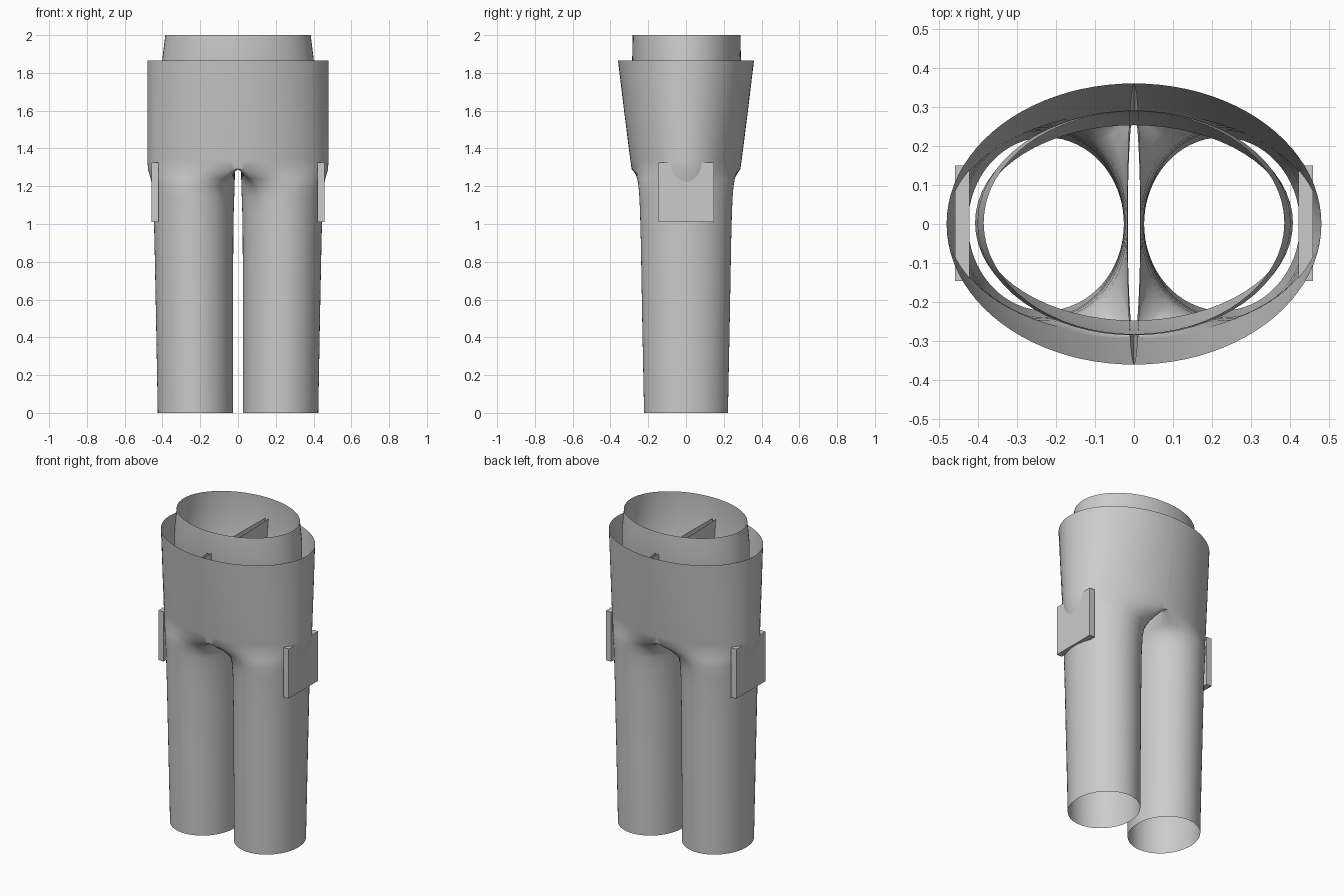
import bpy, bmesh
from math import sin, cos, pi, radians

cube = bpy.data.objects.get("Cube")
if cube:
    bpy.data.objects.remove(cube)

cloth = bpy.data.materials.new("grey_cloth")
cloth.use_nodes = True
cloth.diffuse_color = (0.6, 0.6, 0.6, 1)
cloth.node_tree.nodes["Principled BSDF"].inputs["Base Color"].default_value = (0.6, 0.6, 0.6, 1)


def loft(name, rings):
    """Open tube through a list of rings with equal point counts."""
    bm = bmesh.new()
    loops = [[bm.verts.new(p) for p in ring] for ring in rings]
    n = len(loops[0])
    for low, high in zip(loops, loops[1:]):
        for i in range(n):
            j = (i + 1) % n
            bm.faces.new((low[i], low[j], high[j], high[i]))
    return finish(name, bm)


def finish(name, bm):
    bmesh.ops.recalc_face_normals(bm, faces=bm.faces)
    mesh = bpy.data.meshes.new(name)
    bm.to_mesh(mesh)
    bm.free()
    mesh.materials.append(cloth)
    obj = bpy.data.objects.new(name, mesh)
    bpy.context.collection.objects.link(obj)
    bpy.context.view_layer.objects.active = obj
    bpy.ops.object.select_all(action='DESELECT')
    obj.select_set(True)
    bpy.ops.object.shade_smooth_by_angle(angle=radians(35))
    return obj


OUTER, INNER = 44, 24      # segments on the outer side and the inner wall
CORNER = radians(125)      # where the seam corner lands on the round leg


def leg_ring(side, z, outer_x, inner_x, depth, roundness):
    """Blend a half ellipse with a bowed inner wall into a round leg section."""
    mid, rad = (outer_x + inner_x) / 2, (outer_x - inner_x) / 2
    ring = []
    for i in range(OUTER + INNER):
        if i < OUTER:
            t = 2 * i / OUTER - 1
            hip = outer_x * cos(t * pi / 2), depth * sin(t * pi / 2)
            a = t * CORNER
        else:
            t = 1 - 2 * (i - OUTER) / INNER
            hip = inner_x * cos(t * pi / 2), depth * sin(t * pi / 2)
            a = pi - t * (pi - CORNER)
        leg = mid + rad * cos(a), depth * sin(a)
        x, y = (h + (l - h) * roundness for h, l in zip(hip, leg))
        ring.append((side * x, y, z))
    return ring


# z, outer x, inner x, half depth, roundness
LEG = [(0, .425, .026, .222, 1), (.5, .434, .026, .232, 1), (.9, .442, .025, .239, 1),
       (1.05, .446, .023, .243, 1), (1.14, .45, .02, .247, .98), (1.2, .455, .018, .254, .9),
       (1.24, .462, .017, .266, .6), (1.29, .477, .016, .288, 0), (1.34, .479, .016, .295, 0),
       (1.6, .48, .017, .328, 0), (1.865, .48, .018, .36, 0)]

# Trouser legs and side pockets, mirrored
for side, word in ((1, "left"), (-1, "right")):
    loft(word + "_trouser_leg", [leg_ring(side, *row) for row in LEG])
    bm = bmesh.new()
    bmesh.ops.create_cube(bm, size=1)
    bmesh.ops.scale(bm, vec=(.037, .295, .315), verts=bm.verts)
    bmesh.ops.translate(bm, vec=(side * .44, .002, 1.167), verts=bm.verts)
    finish(word + "_pocket", bm)

# Waistband: z, half width, half depth
BAND = [(1.6, .4, .25), (1.74, .407, .274), (1.87, .401, .288), (2, .385, .285)]
loft("waistband", [[(w * cos(i * pi / 32), d * sin(i * pi / 32) + .003, z) for i in range(64)]
                   for z, w, d in BAND])
